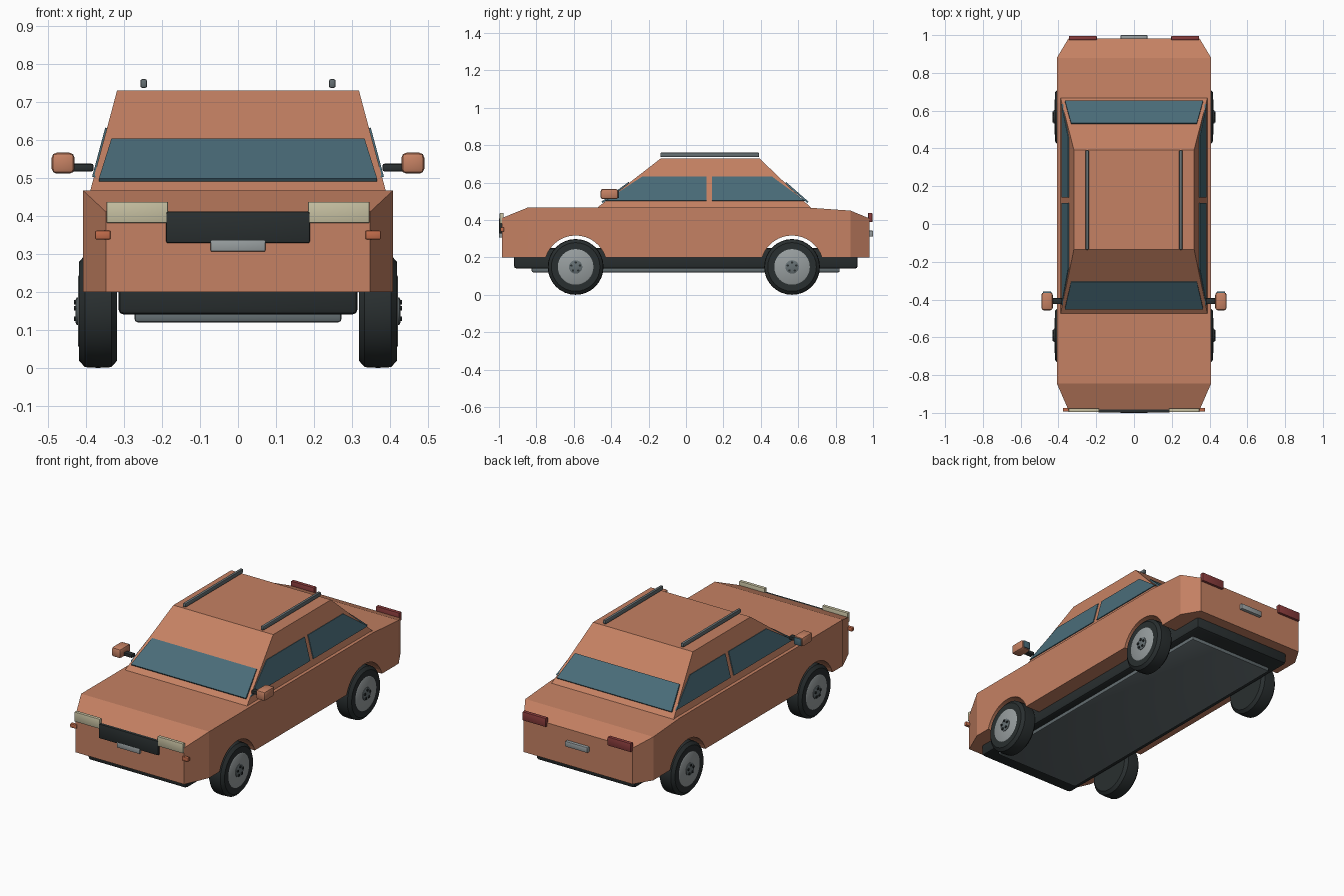
import bpy, bmesh, math
from mathutils import Vector, Matrix

if "Cube" in bpy.data.objects:
    bpy.data.objects.remove(bpy.data.objects["Cube"])


def mat(name, rgb):
    m = bpy.data.materials.new(name)
    m.diffuse_color = (*rgb, 1)
    m.use_nodes = True
    m.node_tree.nodes["Principled BSDF"].inputs["Base Color"].default_value = m.diffuse_color
    return m


PAINT = mat("copper paint", (0.56, 0.22, 0.125))
GLASS = mat("blue glass", (0.068, 0.15, 0.19))
BLACK = mat("black rubber", (0.022, 0.028, 0.029))
GREY = mat("dark grey metal", (0.13, 0.16, 0.17))
RIM = mat("light grey metal", (0.31, 0.34, 0.345))
CREAM = mat("cream lamp", (0.57, 0.53, 0.36))
RED = mat("red lamp", (0.25, 0.045, 0.045))
AMBER = mat("amber lamp", (0.54, 0.15, 0.07))


def finish(bm, name, material):
    bmesh.ops.recalc_face_normals(bm, faces=bm.faces[:])
    me = bpy.data.meshes.new(name)
    bm.to_mesh(me)
    bm.free()
    me.materials.append(material)
    ob = bpy.data.objects.new(name, me)
    bpy.context.collection.objects.link(ob)
    return ob


def loft(name, rings, material):
    """Skin between closed rings of equal length, with capped ends."""
    bm = bmesh.new()
    vs = [[bm.verts.new(p) for p in r] for r in rings]
    n = len(rings[0])
    for a, b in zip(vs, vs[1:]):
        for i in range(n):
            j = (i + 1) % n
            bm.faces.new((a[i], a[j], b[j], b[i]))
    bm.faces.new(vs[0])
    bm.faces.new(vs[-1])
    return finish(bm, name, material)


def box(name, lo, hi, material, bevel=0.0, segs=2):
    lo, hi = Vector(lo), Vector(hi)
    bm = bmesh.new()
    bmesh.ops.create_cube(bm, size=1)
    for v in bm.verts:
        v.co = (lo + hi) / 2 + v.co * (hi - lo)
    if bevel:
        bmesh.ops.bevel(bm, geom=bm.edges[:], offset=bevel, segments=segs,
                        profile=0.5, affect='EDGES')
    return finish(bm, name, material)


def plate(name, pts, out, t, material):
    """Thin slab behind a polygon whose outer side looks toward 'out'."""
    p = [Vector(q) for q in pts]
    n = (p[1] - p[0]).cross(p[2] - p[0]).normalized()
    if n.dot(Vector(out)) < 0:
        n = -n
    return loft(name, [p, [q - n * t for q in p]], material)


def lathe_x(name, profile, side, y, z, segs, material):
    """Revolve (x, radius) points around a sideways axle."""
    rings = [[(side * x, y + r * math.cos(2 * math.pi * i / segs),
               z + r * math.sin(2 * math.pi * i / segs)) for i in range(segs)]
             for x, r in profile]
    return loft(name, rings, material)


def smooth(ob, angle=35):
    bpy.ops.object.select_all(action='DESELECT')
    ob.select_set(True)
    bpy.context.view_layer.objects.active = ob
    bpy.ops.object.shade_smooth_by_angle(angle=math.radians(angle))


AXLES = (-0.59, 0.567)
AXLE_Z = 0.149

# Lower body with tapered nose and tail
stations = [(-0.985, 0.347, 0.41), (-0.845, 0.408, 0.467), (0.64, 0.408, 0.467),
            (0.88, 0.408, 0.45), (0.982, 0.347, 0.408)]
body = loft("body", [[(-w, y, 0.2), (w, y, 0.2), (w, y, z), (-w, y, z)]
                     for y, w, z in stations], PAINT)

# Wheel arches cut right through the body
for y in AXLES:
    cutter = lathe_x("arch_cutter", [(-0.6, 0.168), (0.6, 0.168)], 1, y, AXLE_Z, 40, PAINT)
    cutter.hide_render = True
    mod = body.modifiers.new("arch", 'BOOLEAN')
    mod.operation = 'DIFFERENCE'
    mod.solver = 'EXACT'
    mod.object = cutter
    bpy.context.view_layer.objects.active = body
    bpy.ops.object.modifier_apply(modifier=mod.name)
    bpy.data.objects.remove(cutter)

# Cabin
cabin = loft("cabin", [[(-w, y0, z), (w, y0, z), (w, y1, z), (-w, y1, z)]
                       for z, w, y0, y1 in ((0.45, 0.393, -0.495, 0.684),
                                            (0.73, 0.318, -0.134, 0.392))], PAINT)

# Windscreen and rear window
for name, y0, y1, out in (("windscreen", -0.452, -0.307, (0, -1, 1)),
                          ("rear_window", 0.655, 0.535, (0, 1, 1))):
    plate(name, [(-0.366, y0, 0.498), (0.366, y0, 0.498),
                 (0.333, y1, 0.603), (-0.333, y1, 0.603)], out, 0.0095, GLASS)


# Side windows lie just proud of the sloping cabin sides
def side_x(z):
    return 0.398 - 0.075 * (z - 0.45) / 0.28


for s, tag in ((-1, "right"), (1, "left")):
    for name, outline in (
            ("front_side_window", [(-0.43, 0.503), (0.11, 0.503), (0.11, 0.632), (-0.235, 0.632)]),
            ("rear_side_window", [(0.14, 0.503), (0.635, 0.503), (0.46, 0.632), (0.14, 0.632)])):
        plate(f"{name}_{tag}", [(s * side_x(z), y, z) for y, z in outline],
              (s, 0, 0), 0.009, GLASS)

# Chassis and underbody plate
smooth(box("chassis", (-0.315, -0.92, 0.14), (0.315, 0.918, 0.25), BLACK, 0.015))
smooth(box("underbody_plate", (-0.272, -0.825, 0.12), (0.272, 0.822, 0.15), GREY, 0.008))

# Front face
smooth(box("grille", (-0.189, -0.999, 0.328), (0.189, -0.975, 0.411), BLACK, 0.005))
smooth(box("front_plate", (-0.072, -1.0, 0.306), (0.072, -0.98, 0.336), RIM, 0.003))
smooth(box("rear_plate", (-0.071, 0.975, 0.312), (0.071, 1.0, 0.343), RIM, 0.003))

for s, tag in ((-1, "right"), (1, "left")):
    def pair(name, lo, hi, material, bevel):
        xs = sorted((s * lo[0], s * hi[0]))
        smooth(box(f"{name}_{tag}", (xs[0], *lo[1:]), (xs[1], *hi[1:]), material, bevel))

    # Lamps
    pair("headlight", (0.184, -0.996, 0.381), (0.346, -0.976, 0.437), CREAM, 0.003)
    pair("turn_signal", (0.335, -0.993, 0.338), (0.376, -0.973, 0.361), AMBER, 0.004)
    pair("tail_light", (0.197, 0.974, 0.388), (0.345, 0.996, 0.438), RED, 0.003)
    # Roof rail
    pair("roof_rail", (0.239, -0.137, 0.736), (0.257, 0.391, 0.76), GREY, 0.006)
    # Door mirror with stalk and glass
    pair("mirror_stalk", (0.38, -0.424, 0.517), (0.445, -0.392, 0.537), BLACK, 0.005)
    pair("mirror_housing", (0.43, -0.457, 0.511), (0.49, -0.362, 0.566), PAINT, 0.013)
    pair("mirror_glass", (0.438, -0.366, 0.518), (0.482, -0.358, 0.559), GLASS, 0.002)

    # Wheels: tyre, rim, hub and lug nuts
    for y, end in zip(AXLES, ("front", "rear")):
        tyre = [(0.318, 0.098), (0.318, 0.13), (0.333, 0.147), (0.368, 0.149),
                (0.403, 0.147), (0.418, 0.13), (0.418, 0.098)]
        smooth(lathe_x(f"{end}_tyre_{tag}", tyre, s, y, AXLE_Z, 32, BLACK))
        smooth(lathe_x(f"{end}_rim_{tag}", [(0.33, 0.096), (0.417, 0.097), (0.421, 0.09)],
                       s, y, AXLE_Z, 32, RIM))
        smooth(lathe_x(f"{end}_hub_{tag}", [(0.4, 0.036), (0.424, 0.036), (0.427, 0.03)],
                       s, y, AXLE_Z, 20, GREY))
        for k in range(5):
            a = 2 * math.pi * k / 5 + math.pi / 2
            lathe_x(f"{end}_lug_nut_{tag}_{k + 1}", [(0.42, 0.007), (0.432, 0.007)], s,
                    y + 0.024 * math.cos(a), AXLE_Z + 0.024 * math.sin(a), 6, BLACK)
